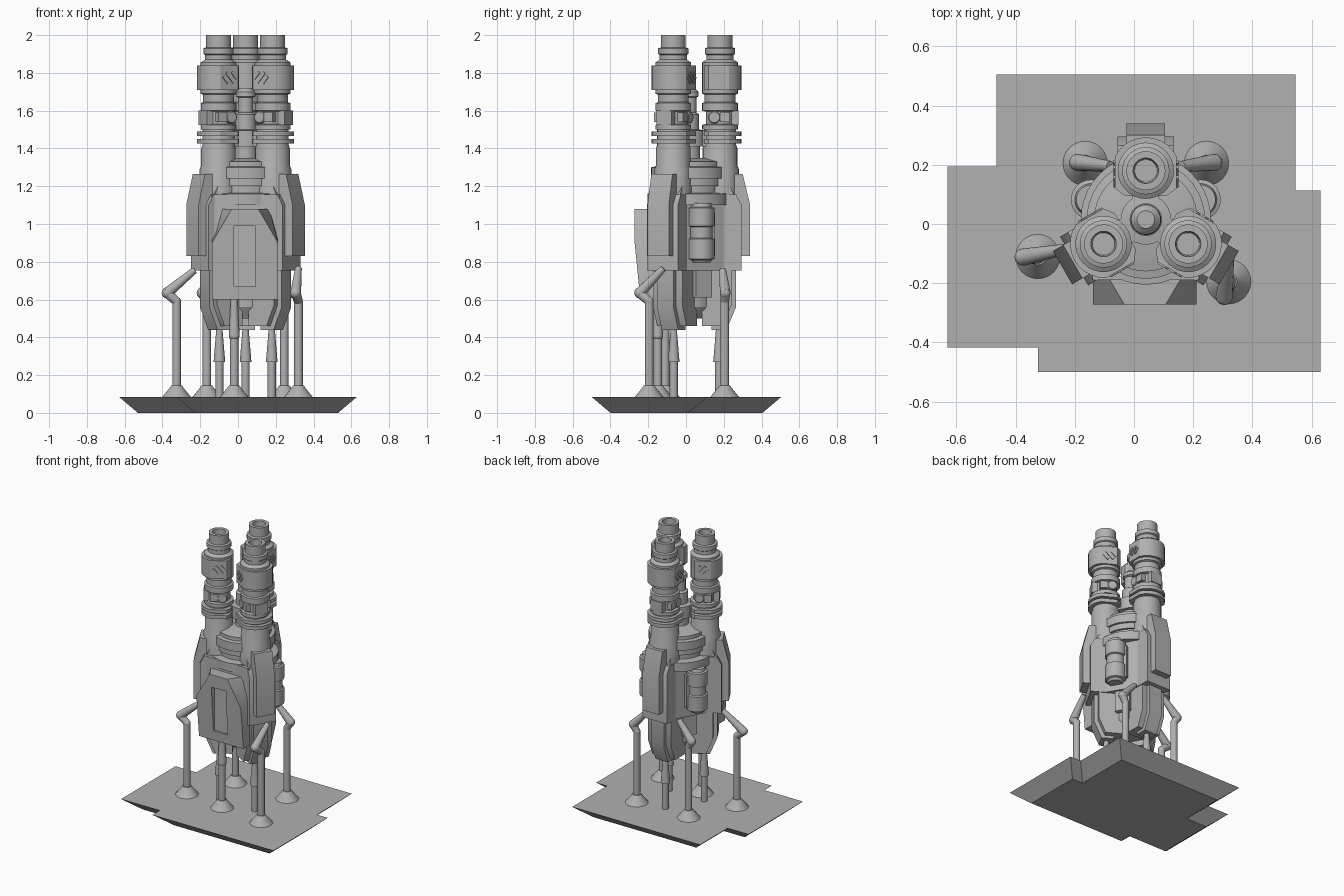
import bpy, bmesh, math
from mathutils import Matrix, Vector

if "Cube" in bpy.data.objects:
    bpy.data.objects.remove(bpy.data.objects["Cube"])

grey = bpy.data.materials.new("warship_grey")
grey.use_nodes = True
grey.diffuse_color = (0.44, 0.44, 0.44, 1)
grey.node_tree.nodes["Principled BSDF"].inputs["Base Color"].default_value = (0.44, 0.44, 0.44, 1)

CENTRE = Matrix.Translation((0.04, 0.015, 0))
made = []


def finish(name, bm, mat=Matrix()):
    bmesh.ops.recalc_face_normals(bm, faces=bm.faces)
    bm.transform(mat)
    me = bpy.data.meshes.new(name)
    bm.to_mesh(me)
    bm.free()
    me.materials.append(grey)
    ob = bpy.data.objects.new(name, me)
    bpy.context.scene.collection.objects.link(ob)
    made.append(ob)
    return ob


def loft(name, lower, upper, mat=Matrix()):
    """Solid between two loops with equal point counts."""
    bm = bmesh.new()
    a = [bm.verts.new(p) for p in lower]
    b = [bm.verts.new(p) for p in upper]
    n = len(a)
    bm.faces.new(a)
    bm.faces.new(b)
    for i in range(n):
        bm.faces.new((a[i], a[(i + 1) % n], b[(i + 1) % n], b[i]))
    return finish(name, bm, mat)


def prism(name, outline, z0, z1, mat=Matrix()):
    return loft(name, [(x, y, z0) for x, y in outline], [(x, y, z1) for x, y in outline], mat)


def slab(name, side, width, mat):
    """Radial/height outline extruded across the tangent direction."""
    h = width / 2
    return loft(name, [(r, -h, z) for r, z in side], [(r, h, z) for r, z in side], mat)


def box(name, x0, x1, y0, y1, z0, z1, mat=Matrix()):
    return prism(name, [(x0, y0), (x1, y0), (x1, y1), (x0, y1)], z0, z1, mat)


def lathe(name, profile, mat=Matrix(), sides=28):
    """Revolve (radius, height) points; ends are closed."""
    bm = bmesh.new()
    rings = []
    for r, z in profile:
        rings.append([bm.verts.new((r * math.cos(math.tau * i / sides),
                                    r * math.sin(math.tau * i / sides), z)) for i in range(sides)])
    for a, b in zip(rings, rings[1:]):
        for i in range(sides):
            j = (i + 1) % sides
            bm.faces.new((a[i], a[j], b[j], b[i]))
    bm.faces.new(rings[0])
    bm.faces.new(rings[-1])
    return finish(name, bm, mat)


def rod(name, p, q, r0, r1):
    p, q = Vector(p), Vector(q)
    rot = (q - p).to_track_quat('Z', 'Y').to_matrix().to_4x4()
    return lathe(name, [(r0, 0), (r1, (q - p).length)], Matrix.Translation(p) @ rot, 16)


def ball(name, p, r):
    bm = bmesh.new()
    bmesh.ops.create_uvsphere(bm, u_segments=16, v_segments=8, radius=r)
    return finish(name, bm, Matrix.Translation(p))


# Stepped landing pad, tapering inward to its underside
pad = [(0.545, 0.505), (-0.465, 0.505), (-0.465, 0.195), (-0.63, 0.195), (-0.63, -0.418),
       (-0.325, -0.418), (-0.325, -0.5), (0.63, -0.5), (0.63, 0.113), (0.545, 0.113)]
under = []
for i, p in enumerate(pad):
    d0 = (Vector(p) - Vector(pad[i - 1])).normalized()
    d1 = (Vector(pad[(i + 1) % len(pad)]) - Vector(p)).normalized()
    under.append(Vector(p) + 0.1 * (Vector((-d0.y, d0.x)) + Vector((-d1.y, d1.x))))
loft("landing_pad", [(p.x, p.y, 0) for p in under], [(x, y, 0.085) for x, y in pad])

# Central hull: triangular body, core, stacked collars and mast
hull = []
for k in range(3):
    for s in (-1, 1):
        a = math.radians(90 + 120 * k)
        r, t = 0.27, s * 0.045
        hull.append((r * math.cos(a) - t * math.sin(a), r * math.sin(a) + t * math.cos(a)))
prism("hull", hull, 0.755, 1.155, CENTRE)
lathe("lower_core", [(0.09, 0.5), (0.13, 0.56), (0.13, 0.8)], CENTRE)
lathe("collar_stack", [(0.22, 1.1), (0.22, 1.16), (0.17, 1.165), (0.17, 1.2), (0.185, 1.2),
                       (0.185, 1.24), (0.2, 1.24), (0.2, 1.3), (0.175, 1.305), (0.175, 1.33),
                       (0.09, 1.35)], CENTRE, 40)
lathe("mast", [(0.06, 1.33), (0.06, 1.41), (0.085, 1.41), (0.085, 1.495), (0.055, 1.5), (0.055, 1.58),
               (0.04, 1.59), (0.04, 1.67), (0.052, 1.675), (0.05, 1.7), (0.03, 1.72)], CENTRE)

# Barrel profile from breech to hollow muzzle
barrel = [(0.1, 1.1), (0.1, 1.29), (0.092, 1.31), (0.092, 1.4), (0.085, 1.42), (0.085, 1.5), (0.094, 1.5),
          (0.094, 1.525), (0.075, 1.53), (0.075, 1.595), (0.094, 1.6), (0.094, 1.64), (0.082, 1.645),
          (0.082, 1.685), (0.095, 1.69), (0.095, 1.855), (0.072, 1.87), (0.072, 1.895), (0.08, 1.9),
          (0.08, 1.93), (0.066, 1.935), (0.066, 2.0), (0.043, 2.0), (0.038, 1.9)]
arc = [math.radians(-65 + 13 * i) for i in range(11)]
dshape = [(0.113 * math.cos(a), 0.115 * math.sin(a)) for a in arc]
dshape += [(-0.06, 0.104), (-0.085, 0.07), (-0.085, -0.07), (-0.06, -0.104)]

for k, where in enumerate(("back", "right", "left")):
    turn = CENTRE @ Matrix.Rotation(math.radians(90 + 120 * k), 4, 'Z')
    gun = turn @ Matrix.Translation((0.165, 0, 0))
    lathe(where + "_barrel", barrel, gun)
    prism(where + "_barrel_housing", dshape, 1.71, 1.84, gun)
    for z in (1.425, 1.465):
        prism(where + "_clamp_plate", dshape, z, z + 0.025, gun)
    box(where + "_clamp_arm", 0.03, 0.12, -0.045, 0.045, 1.41, 1.495, turn)
    box(where + "_barrel_lug", 0.05, 0.098, -0.045, 0.045, 1.525, 1.6, gun)
    for s in (-1, 1):
        # Side knob and slanted vents on each flank
        lathe(where + "_knob", [(0.033, 0.04), (0.033, 0.085), (0.028, 0.09)],
              gun @ Matrix.Translation((-0.03, 0, 1.565)) @ Matrix.Rotation(-s * math.pi / 2, 4, 'X'), 20)
        box(where + "_lug_side", 0.0, 0.05, s * 0.05, s * 0.088, 1.54, 1.59, gun)
        for i in (-1, 0, 1):
            vent = gun @ Matrix.Translation((-0.01 + 0.026 * i, s * 0.106, 1.775 - 0.012 * i))
            box(where + "_vent", -0.007, 0.007, -0.004, 0.004, -0.035 + 0.012 * abs(i), 0.035 - 0.012 * abs(i),
                vent @ Matrix.Rotation(0.7, 4, 'Y'))
    # Corner armour, outer fin, lower skirt and exhaust pipe
    slab(where + "_corner_block", [(0.1, 0.755), (0.28, 0.755), (0.28, 1.1), (0.25, 1.155), (0.1, 1.155)],
         0.19, turn)
    slab(where + "_fin", [(0.2, 0.83), (0.325, 0.83), (0.325, 1.1), (0.285, 1.265), (0.18, 1.265)], 0.13, turn)
    slab(where + "_fin_root", [(0.1, 1.15), (0.24, 1.15), (0.2, 1.24), (0.1, 1.24)], 0.17, turn)
    slab(where + "_skirt", [(0.07, 0.46), (0.18, 0.46), (0.225, 0.57), (0.225, 0.76), (0.07, 0.76)], 0.18, turn)
    slab(where + "_skirt_rib", [(0.12, 0.44), (0.2, 0.44), (0.25, 0.56), (0.25, 0.76), (0.12, 0.76)], 0.1, turn)
    lathe(where + "_exhaust_pipe", [(0.022, 0.085), (0.022, 0.27), (0.031, 0.27), (0.016, 0.45)],
          turn @ Matrix.Translation((0.16, 0, 0)), 16)

# Front shield with a recessed slot
lower = [(-0.175, 0.6), (0.175, 0.6), (0.175, 0.9), (0.07, 1.08), (-0.07, 1.08), (-0.175, 0.9)]
back = [(-0.175, 0.6), (0.175, 0.6), (0.175, 0.92), (0.13, 1.08), (-0.13, 1.08), (-0.175, 0.92)]
shield = loft("front_shield", [(x + 0.037, -0.272 + (0.03 if z < 0.7 else 0), z) for x, z in lower],
              [(x + 0.037, -0.17, z) for x, z in back])
box("shield_backing", -0.14, 0.22, -0.19, -0.06, 0.76, 1.155)
cutter = box("slot_cutter", -0.02, 0.092, -0.4, -0.235, 0.67, 0.99)
made.remove(cutter)
cutter.hide_render = True
cutter.hide_viewport = True
cut = shield.modifiers.new("slot", 'BOOLEAN')
cut.operation = 'DIFFERENCE'
cut.object = cutter

# Canisters on the two rear flanks, with brackets and hanging boxes
can = [(0.045, 0.795), (0.055, 0.81), (0.068, 0.815), (0.068, 0.92), (0.058, 0.925), (0.058, 0.985),
       (0.068, 0.99), (0.068, 1.085), (0.055, 1.09), (0.05, 1.11)]
for side, s in (("left", 1), ("right", -1)):
    lathe(side + "_canister", can, Matrix.Translation((0.04 + s * 0.185, 0.082, 0)))
    flank = CENTRE @ Matrix.Rotation(math.radians(90 - s * 60), 4, 'Z')
    box(side + "_canister_bracket", 0.1, 0.2, -0.045, 0.045, 0.83, 1.06, flank)
    box(side + "_hanging_box", 0.08, 0.16, -0.05, 0.05, 0.61, 0.76, flank)

# Bent legs: foot, knee and hip positions
legs = {
    "front_right": ((-0.325, -0.11), (-0.375, -0.112, 0.635), (-0.23, -0.085, 0.755)),
    "front_left": ((0.32, -0.195), (0.305, -0.245, 0.635), (0.32, -0.12, 0.765)),
    "back_right": ((-0.165, 0.205), (-0.19, 0.208, 0.635), (-0.08, 0.195, 0.755)),
    "back_left": ((0.245, 0.205), (0.27, 0.208, 0.635), (0.16, 0.195, 0.755)),
    "front_centre": ((-0.02, -0.15), (-0.02, -0.15, 0.41), (-0.02, -0.15, 0.61)),
}
for name, (foot, knee, hip) in legs.items():
    at = Matrix.Translation((foot[0], foot[1], 0))
    ankle = (foot[0], foot[1], min(0.59, knee[2] - 0.02))
    lathe(name + "_foot", [(0.075, 0.085), (0.035, 0.135), (0.028, 0.145)], at, 24)
    rod(name + "_shin", (foot[0], foot[1], 0.13), ankle, 0.023, 0.023)
    ball(name + "_ankle", ankle, 0.024)
    rod(name + "_knee_link", ankle, knee, 0.023, 0.027)
    ball(name + "_knee", knee, 0.029)
    rod(name + "_thigh", knee, hip, 0.029, 0.018)

# Smooth the round parts while keeping hard edges crisp
bpy.ops.object.select_all(action='DESELECT')
for ob in made:
    ob.select_set(True)
bpy.context.view_layer.objects.active = made[0]
bpy.ops.object.shade_smooth_by_angle(angle=math.radians(30))
